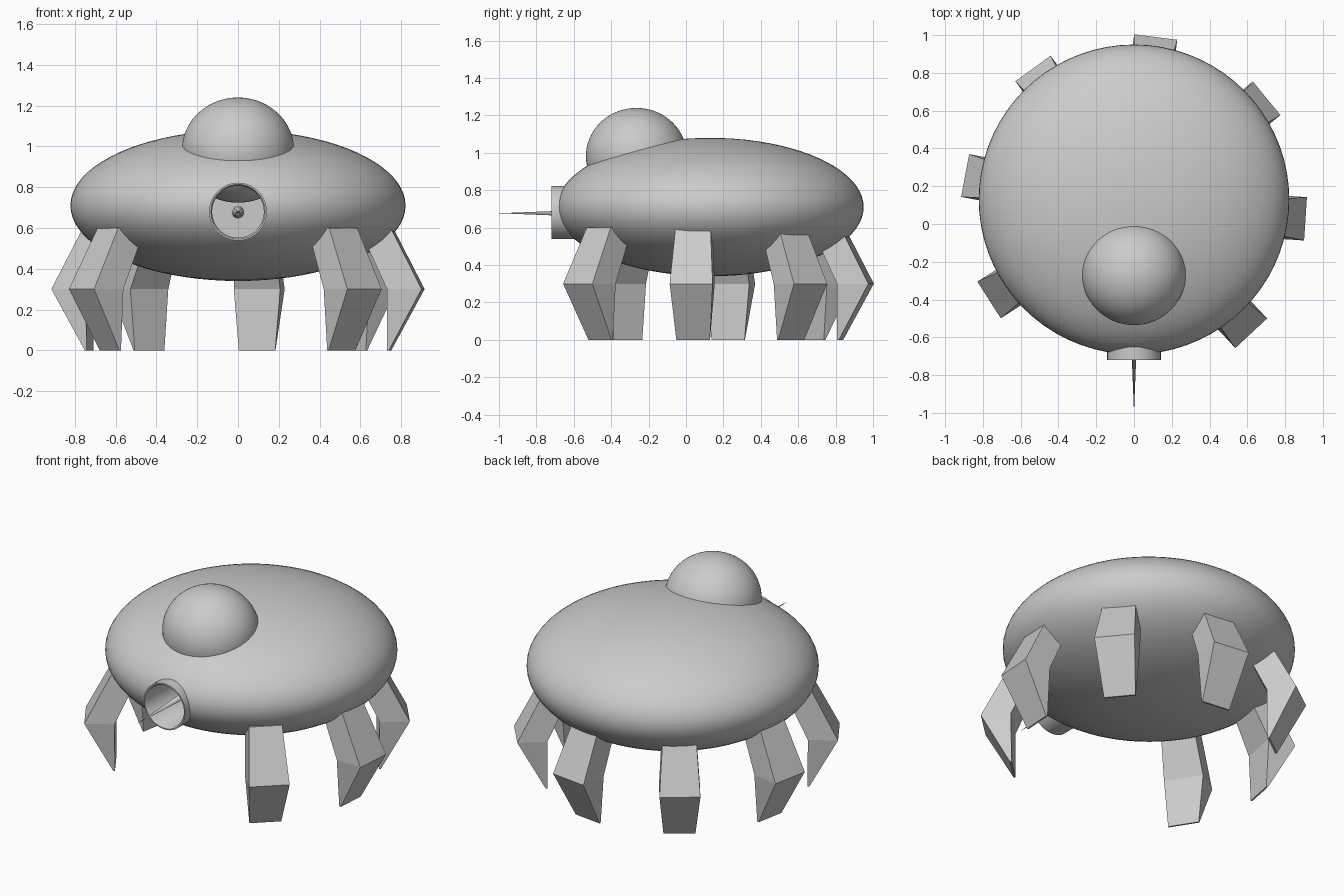
import bpy, bmesh, math
from mathutils import Vector, Matrix

if "Cube" in bpy.data.objects:
    bpy.data.objects.remove(bpy.data.objects["Cube"])

grey = bpy.data.materials.new("plain grey")
grey.diffuse_color = (0.6, 0.6, 0.6, 1)
grey.use_nodes = True
grey.node_tree.nodes["Principled BSDF"].inputs["Base Color"].default_value = grey.diffuse_color


def make(name, bm, smooth=True):
    bmesh.ops.recalc_face_normals(bm, faces=bm.faces)
    me = bpy.data.meshes.new(name)
    bm.to_mesh(me)
    bm.free()
    ob = bpy.data.objects.new(name, me)
    bpy.context.collection.objects.link(ob)
    me.materials.append(grey)
    if smooth:
        soften(ob)
    return ob


def soften(ob):
    bpy.ops.object.select_all(action='DESELECT')
    ob.select_set(True)
    bpy.context.view_layer.objects.active = ob
    bpy.ops.object.shade_smooth_by_angle(angle=math.radians(35))


def ellipsoid(name, centre, radii, smooth=True):
    bm = bmesh.new()
    bmesh.ops.create_uvsphere(bm, u_segments=72, v_segments=40, radius=1)
    bm.transform(Matrix.Translation(centre) @ Matrix.Diagonal((*radii, 1)))
    return make(name, bm, smooth)


def lathe_y(name, profile, z, n=48, smooth=True):
    """Spin (radius, y) points about a front-to-back axis at height z."""
    bm = bmesh.new()
    rows = []
    for r, y in profile:
        if r == 0:
            rows.append([bm.verts.new((0, y, z))])
        else:
            rows.append([bm.verts.new((r * math.cos(2 * math.pi * i / n), y,
                                       z + r * math.sin(2 * math.pi * i / n)))
                         for i in range(n)])
    for a, b in zip(rows, rows[1:]):
        for i in range(n):
            j = (i + 1) % n
            quad = [a[i % len(a)], a[j % len(a)], b[j % len(b)], b[i % len(b)]]
            bm.faces.new(list(dict.fromkeys(quad)))
    return make(name, bm, smooth)


# Saucer body, with a bore cut into the front for the barrel
body = ellipsoid("body", (0, 0.13, 0.71), (0.822, 0.82, 0.37), False)
cutter = lathe_y("bore_cutter", [(0, -0.9), (0.135, -0.9), (0.135, -0.23), (0, -0.23)], 0.68, smooth=False)
cutter.hide_render = True
mod = body.modifiers.new("bore", 'BOOLEAN')
mod.operation = 'DIFFERENCE'
mod.solver = 'EXACT'
mod.object = cutter
bpy.context.view_layer.objects.active = body
bpy.ops.object.modifier_apply(modifier="bore")
bpy.data.objects.remove(cutter)
soften(body)

# Cockpit dome (a whole ball sunk into the body)
ellipsoid("dome", (0, -0.265, 0.982), (0.275, 0.27, 0.258))

# Hollow barrel and the long needle inside it
lathe_y("barrel", [(0, -0.24), (0.127, -0.24), (0.127, -0.71), (0.134, -0.72),
                   (0.142, -0.72), (0.142, -0.235), (0, -0.235)], 0.68)
lathe_y("needle", [(0, -0.24), (0.03, -0.25), (0, -1.0)], 0.677, n=16)

# Seven bent legs: rows of (height, inner radius, outer radius, width)
ROWS = [(0.0, 0.738, 0.748, 0.18), (0.3, 0.74, 0.91, 0.23), (0.6, 0.60, 0.757, 0.188)]
for k in range(7):
    a = math.radians(-47 + 43.25 * k)
    out = Vector((math.cos(a), math.sin(a), 0))
    side = Vector((-out.y, out.x, 0))
    bm = bmesh.new()
    rings = []
    for z, ri, ro, w in ROWS:
        rings.append([bm.verts.new(Vector((0, 0.087, z)) + out * r + side * s * w / 2)
                      for r, s in ((ri, -1), (ro, -1), (ro, 1), (ri, 1))])
    for lo, hi in zip(rings, rings[1:]):
        for i in range(4):
            j = (i + 1) % 4
            bm.faces.new((lo[i], lo[j], hi[j], hi[i]))
    bm.faces.new(rings[0])
    bm.faces.new(rings[-1])
    make("leg_%d" % (k + 1), bm, False)
